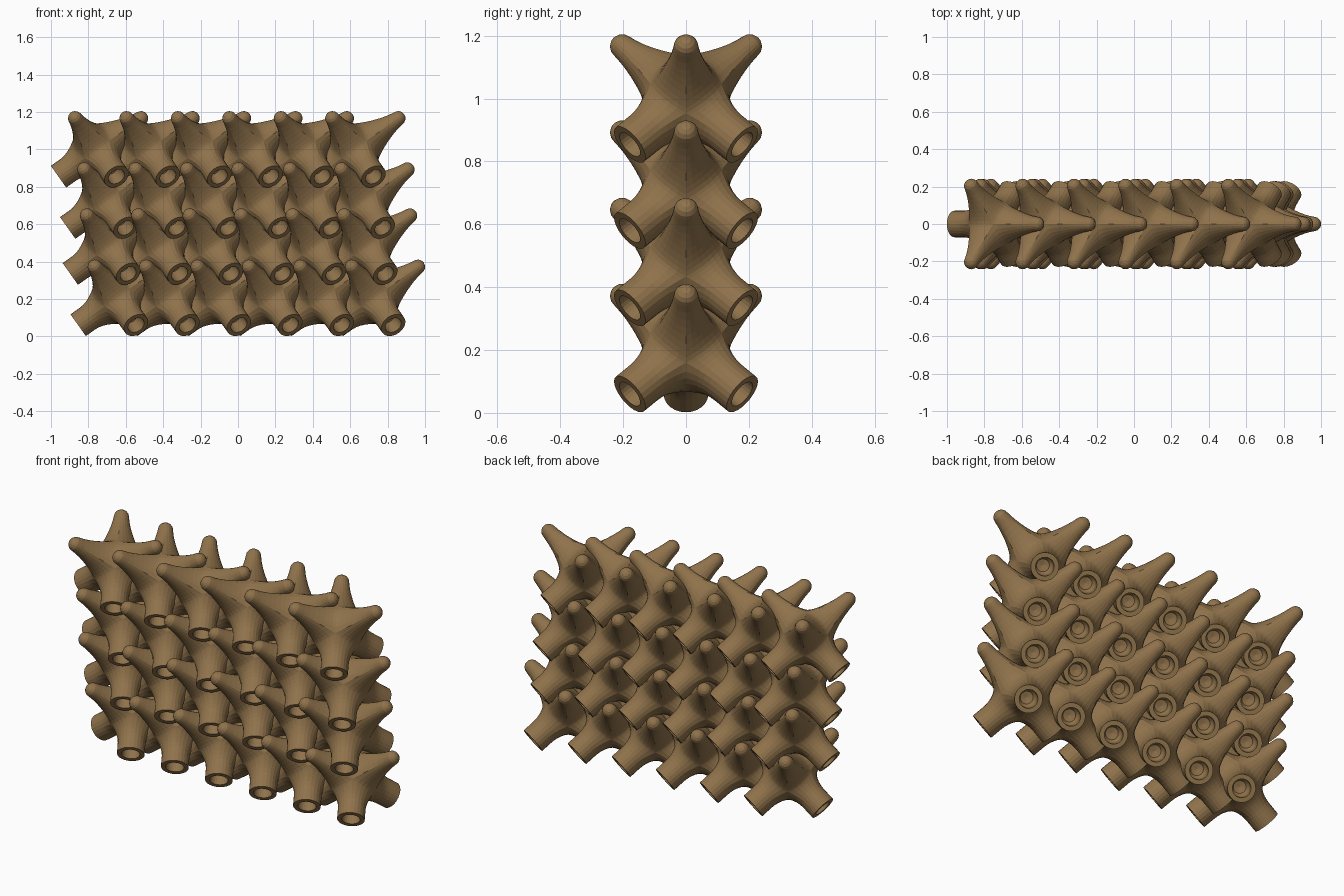
import bpy, bmesh, math
from mathutils import Vector, Matrix

if "Cube" in bpy.data.objects:
    bpy.data.objects.remove(bpy.data.objects["Cube"])

SIDES = 24          # sides round every arm
BALL = 0.139        # radius of the module core
C, S = math.sqrt(2 / 3), math.sqrt(1 / 3)

brown = bpy.data.materials.new("brown")
brown.diffuse_color = (0.275, 0.168, 0.07, 1)
brown.use_nodes = True
brown.node_tree.nodes["Principled BSDF"].inputs["Base Color"].default_value = brown.diffuse_color


def bezier(p0, p1, p2, p3, t):
    s = 1 - t
    return tuple(a * s**3 + 3 * b * s * s * t + 3 * c * s * t * t + d * t**3
                 for a, b, c, d in zip(p0, p1, p2, p3))


def flare(phi, root, end, pull, lead, steps=8):
    """Concave fillet (along, radius) leaving the core tangentially, ending along the arm."""
    p0 = (BALL * math.cos(phi), BALL * math.sin(phi))
    p1 = (p0[0] + pull * math.sin(phi), p0[1] - pull * math.cos(phi))
    p2 = (end[0] - lead, end[1] + root)
    return [bezier(p0, p1, p2, end, i / steps) for i in range(steps + 1)]


def prong_profile(phi):
    # slender horn with a round tip
    r, d = 0.039, 0.287
    pts = flare(phi, 0.008, (d, r), 0.035, 0.075)
    return pts + [(d + r * math.sin(a), r * math.cos(a))
                  for a in (math.radians(x) for x in (22, 45, 68, 90))]


def tube_profile(phi):
    # thick tube with a blind socket in its end
    pts = flare(phi, 0.0, (0.19, 0.071), 0.02, 0.045, 6)
    return pts + [(0.253, 0.071), (0.253, 0.047), (0.205, 0.045),
                  (0.185, 0.032), (0.178, 0.0)]


def add_arm(bm, axis, u, v, profile):
    columns = []
    for k in range(SIDES):
        th = 2 * math.pi * k / SIDES
        c, s = math.cos(th), math.sin(th)
        # angle from the arm axis to the cube-face border on the core
        phi = math.atan(1 / max(abs(c), abs(s)))
        columns.append([bm.verts.new(axis * a + (u * c + v * s) * r)
                        for a, r in profile(phi)])
    for k in range(SIDES):
        p, q = columns[k], columns[(k + 1) % SIDES]
        for i in range(len(p) - 1):
            bm.faces.new((p[i], q[i], q[i + 1], p[i + 1]))


# One module: three prongs up, three socket tubes down, on perpendicular axes
axes = [Vector((C * math.cos(a), C * math.sin(a), S))
        for a in (0, 2 * math.pi / 3, 4 * math.pi / 3)]
bm = bmesh.new()
for i in range(3):
    a, u, v = axes[i], axes[(i + 1) % 3], axes[(i + 2) % 3]
    add_arm(bm, a, u, v, prong_profile)
    add_arm(bm, -a, v, u, tube_profile)
bmesh.ops.remove_doubles(bm, verts=bm.verts, dist=0.0005)
bmesh.ops.recalc_face_normals(bm, faces=bm.faces)
module = bpy.data.meshes.new("interlocking_module")
bm.to_mesh(module)
bm.free()
module.materials.append(brown)

# Wall of modules: four staggered rows of six
rows = [(-0.648, 0.206), (-0.69, 0.48), (-0.704, 0.726), (-0.753, 1.0)]
for r, (x0, z) in enumerate(rows):
    for c in range(6):
        ob = bpy.data.objects.new(f"module_row{r + 1}_column{c + 1}", module)
        ob.location = (x0 + 0.275 * c, 0, z)
        bpy.context.collection.objects.link(ob)
